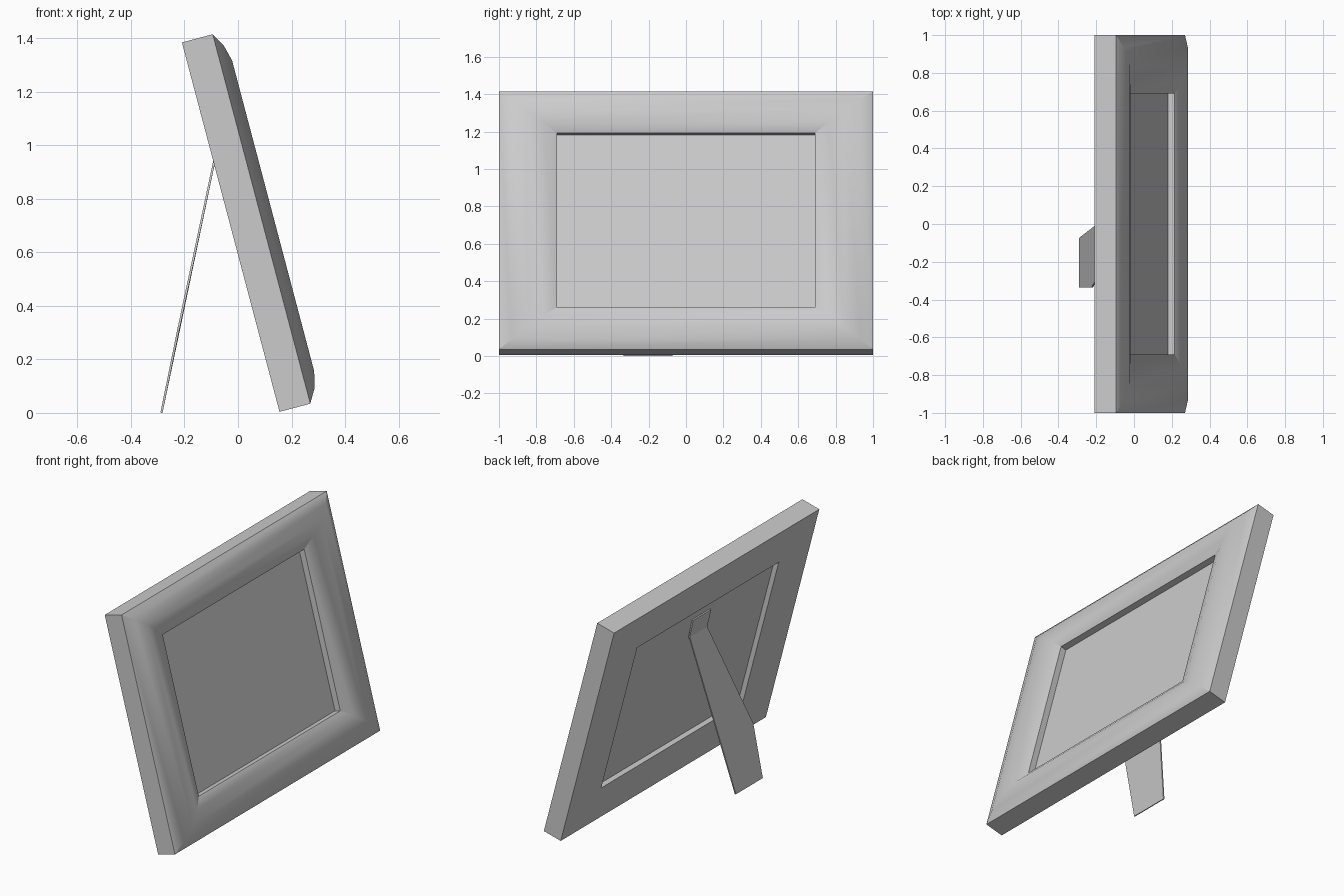
import bpy
import bmesh
import math
from mathutils import Matrix, Vector

cube = bpy.data.objects.get("Cube")
if cube:
    bpy.data.objects.remove(cube, do_unlink=True)

# Single grey material
grey = bpy.data.materials.new("plain grey")
grey.use_nodes = True
colour = (0.6, 0.6, 0.6, 1)
grey.diffuse_color = colour
grey.node_tree.nodes["Principled BSDF"].inputs["Base Color"].default_value = colour

WIDTH, HEIGHT = 2.0, 1.427
STRETCH = 1.336        # side rails are wider than the top and bottom rails
TILT = math.radians(14.8)
s, c = math.sin(TILT), math.cos(TILT)

# Leaning space: x runs along the width, y up the frame, z out of its face
LEAN = Matrix(((0, -s, c, 0.155),
               (1, 0, 0, 0),
               (0, c, s, 0.004),
               (0, 0, 0, 1)))


def add_object(name, bm, smooth=False):
    bmesh.ops.recalc_face_normals(bm, faces=bm.faces)
    mesh = bpy.data.meshes.new(name)
    bm.to_mesh(mesh)
    bm.free()
    mesh.materials.append(grey)
    obj = bpy.data.objects.new(name, mesh)
    bpy.context.collection.objects.link(obj)
    if smooth:
        bpy.ops.object.select_all(action='DESELECT')
        obj.select_set(True)
        bpy.context.view_layer.objects.active = obj
        bpy.ops.object.shade_smooth_by_angle(angle=math.radians(32))
    return obj


def ring(bm, inset, depth):
    """Rectangle of vertices set in from the outer edge at a given depth."""
    half = WIDTH / 2 - inset * STRETCH
    low, high = inset, HEIGHT - inset
    corners = ((-half, low), (half, low), (half, high), (-half, high))
    return [bm.verts.new(LEAN @ Vector((x, y, depth))) for x, y in corners]


def bridge(bm, a, b):
    for i in range(4):
        j = (i + 1) % 4
        bm.faces.new((a[i], a[j], b[j], b[i]))


# Frame moulding: rounded profile swept round four mitred corners
profile = [(0, 0), (0, 0.119), (0.05, 0.148), (0.113, 0.164),
           (0.179, 0.150), (0.232, 0.1235), (0.232, 0)]
bm = bmesh.new()
rings = [ring(bm, *point) for point in profile]
for i, current in enumerate(rings):
    bridge(bm, current, rings[(i + 1) % len(rings)])
add_object("frame_moulding", bm, smooth=True)

# Picture panel held in the opening
bm = bmesh.new()
back, front = ring(bm, 0.232, 0.03), ring(bm, 0.232, 0.086)
bridge(bm, back, front)
bm.faces.new(back)
bm.faces.new(front)
add_object("picture_panel", bm)

# Folding stand: hinge tab on the panel and a flared leg to the ground
bm = bmesh.new()
tab = [bm.verts.new(LEAN @ Vector(p)) for p in
       ((0.088, 1.115, 0.024), (-0.088, 1.115, 0.024),
        (-0.085, 1.0, 0.02), (0.085, 1.0, 0.02))]
leg = [bm.verts.new(p) for p in
       ((-0.221, -0.335, 0.32), (-0.286, -0.335, 0), (-0.286, -0.073, 0))]
bm.faces.new(tab)
bm.faces.new([tab[3], tab[2]] + leg)
stand = add_object("folding_stand", bm)
solid = stand.modifiers.new("thickness", 'SOLIDIFY')
solid.thickness = 0.008
solid.offset = 0
